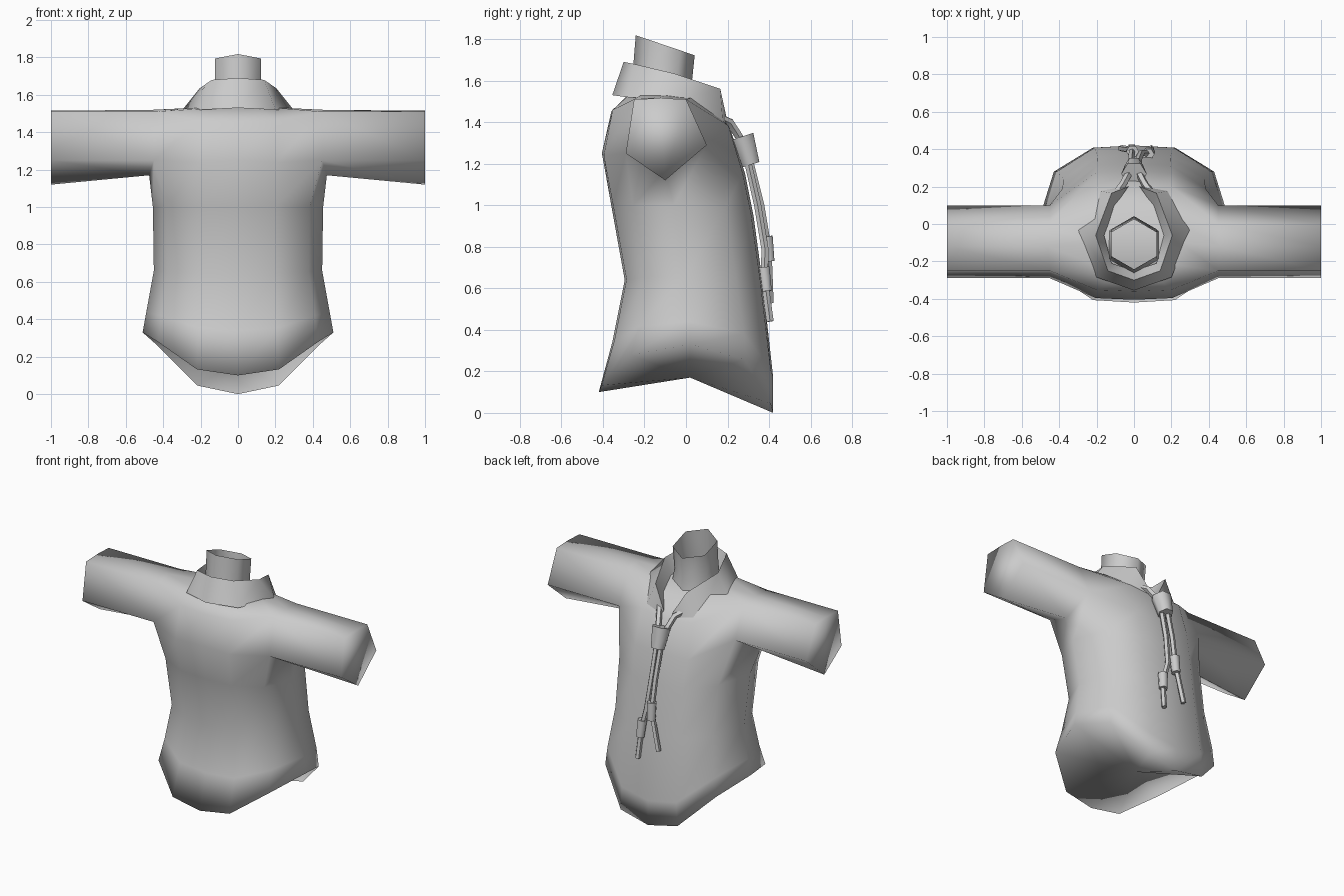
import bpy, bmesh, math
from mathutils import Vector

if "Cube" in bpy.data.objects:
    bpy.data.objects.remove(bpy.data.objects["Cube"])

grey = bpy.data.materials.new("light grey")
grey.diffuse_color = (0.6, 0.6, 0.6, 1)
grey.use_nodes = True
grey.node_tree.nodes["Principled BSDF"].inputs["Base Color"].default_value = grey.diffuse_color


def finish(name, bm, recalc=True):
    if recalc:
        bmesh.ops.recalc_face_normals(bm, faces=bm.faces)
    for f in bm.faces:
        f.smooth = True
    me = bpy.data.meshes.new(name)
    bm.to_mesh(me)
    bm.free()
    me.materials.append(grey)
    ob = bpy.data.objects.new(name, me)
    bpy.context.collection.objects.link(ob)
    return ob


def bridge(bm, a, b, closed=True):
    n = len(a)
    return [bm.faces.new((a[i], a[(i + 1) % n], b[(i + 1) % n], b[i]))
            for i in range(n if closed else n - 1)]


# Shirt body: rings of half width, side y, back y, chest y, back z, side z, chest z
RINGS = [
    (.51, .02, -.42, .42, .10, .33, .00),
    (.49, .02, -.355, .42, .34, .44, .17),
    (.45, .00, -.295, .37, .64, .66, .62),
    (.455, -.06, -.36, .325, 1.00, 1.00, .95),
    (.475, -.10, -.405, .285, 1.25, 1.17, 1.15),
    (.46, -.12, -.36, .215, 1.45, 1.52, 1.36),
    (.25, -.10, -.28, .10, 1.53, 1.53, 1.47),
]
FX = (0, .43, .84, 1, .84, .43, 0)
FY = (1, .97, .65, 0, .65, .97, 1)
FZ = (1, .86, .22, 0, .22, .86, 1)
# Armhole corners shared by the body and the sleeves: (ring, column) -> y, z
ARM = {(4, 2): (-.29, 1.25), (4, 4): (.10, 1.29),
       (5, 2): (-.25, 1.51), (5, 4): (.0, 1.51)}

bm = bmesh.new()
loops = []
for r, (w, ys, yb, yf, zb, zs, zf) in enumerate(RINGS):
    half = []
    for c in range(7):
        ye, ze = (yb, zb) if c < 3 else (yf, zf)
        x, y, z = FX[c] * w, ys + (ye - ys) * FY[c], zs + (ze - zs) * FZ[c]
        if (r, c) in ARM:
            y, z = ARM[r, c]
            x = .45
        half.append((x, y, z))
    full = half + [(-x, y, z) for x, y, z in half[5:0:-1]]
    loops.append([bm.verts.new(p) for p in full])
bands = [bridge(bm, a, b) for a, b in zip(loops, loops[1:])]
bm.faces.new(loops[-1])
# Raised underside between the hem points
mid = bm.verts.new((0, .02, .17))
hem = loops[0]
for i in range(12):
    bm.faces.new((hem[(i + 1) % 12], hem[i], mid))
# Sleeves: pull the armhole faces outwards
for side, ids in ((1, (2, 3)), (-1, (8, 9))):
    faces = [bands[4][i] for i in ids]
    ext = bmesh.ops.extrude_face_region(bm, geom=faces)["geom"]
    for v in [g for g in ext if isinstance(g, bmesh.types.BMVert)]:
        v.co.x = side
        if v.co.z < 1.2:
            v.co.z = 1.12
        elif v.co.z > 1.51:
            v.co.z = 1.515
    bmesh.ops.delete(bm, geom=[f for f in faces if f.is_valid], context='FACES_ONLY')
finish("shirt_body", bm)

# Neck band: open six sided tube with a sloping rim
bm = bmesh.new()
tube = []
for zc, yc, rad in ((1.50, -.11, .155), (1.61, -.115, .14), (1.77, -.10, .142)):
    ring = []
    for k in range(6):
        a = math.radians(90 + 60 * k)
        y = yc + rad * math.sin(a)
        ring.append(bm.verts.new((rad * math.cos(a), y, zc - .34 * (y - yc))))
    tube.append(ring)
for a, b in zip(tube, tube[1:]):
    bridge(bm, a, b)
finish("neck_band", bm, False)

# Folded collar with two pointed tips
OUTER = [(0, -.355, 1.53), (.2, -.285, 1.52), (.305, -.03, 1.51), (.22, .185, 1.30)]
FOLD = [(0, -.30, 1.69), (.14, -.25, 1.68), (.205, -.06, 1.635), (.12, .165, 1.56)]
INNER = [(0, -.25, 1.56), (.12, -.21, 1.55), (.16, -.06, 1.52), (.10, .10, 1.46)]
FRONT = (.03, .20, 1.40)


def mirrored(pts):
    return [(-x, y, z) for x, y, z in pts[:0:-1]] + pts


bm = bmesh.new()
rows = [[bm.verts.new(p) for p in mirrored(r)] for r in (OUTER, FOLD, INNER)]
bridge(bm, rows[0], rows[1], False)
bridge(bm, rows[1], rows[2], False)
for s, i in ((-1, 0), (1, 6)):
    v = bm.verts.new((s * FRONT[0], FRONT[1], FRONT[2]))
    a = [rows[0][i], rows[1][i], v]
    b = [rows[1][i], rows[2][i], v]
    bm.faces.new(a if s < 0 else a[::-1])
    bm.faces.new(b if s < 0 else b[::-1])
collar = finish("collar", bm)
bpy.context.view_layer.objects.active = collar
collar.select_set(True)
bpy.ops.object.shade_smooth_by_angle(angle=math.radians(50))


# Cord tie: tubes swept along short paths, closed at both ends
def sweep(name, path, radii, sides=6):
    bm = bmesh.new()
    pts = [Vector(p) for p in path]
    rings = []
    for i, p in enumerate(pts):
        d = (pts[min(i + 1, len(pts) - 1)] - pts[max(i - 1, 0)]).normalized()
        u = (Vector((1, 0, 0)) - d * d.x).normalized()
        w = d.cross(u)
        rings.append([bm.verts.new(p + radii[i] * (
            u * math.cos(math.tau * k / sides) + w * math.sin(math.tau * k / sides)))
            for k in range(sides)])
    for a, b in zip(rings, rings[1:]):
        bridge(bm, a, b)
    bm.faces.new(rings[0])
    bm.faces.new(rings[-1])
    ob = finish(name, bm)
    ob.data.set_sharp_from_angle(angle=math.radians(65))
    return ob


for s, n in ((1, "right"), (-1, "left")):
    sweep("neck_cord_" + n, [(s * .10, .16, 1.42), (s * .06, .21, 1.40), (s * .025, .275, 1.30)],
          [.02] * 3, 5)
sweep("tie_slide", [(0, .268, 1.33), (0, .312, 1.195)], [.068, .05])
sweep("long_cord", [(.02, .295, 1.22), (.025, .345, 1.0), (.04, .38, .79),
                    (.08, .378, .64), (.09, .405, .44)], [.018] * 5, 5)
sweep("short_cord", [(-.02, .305, 1.22), (-.015, .36, 1.0), (-.01, .395, .79),
                     (-.07, .405, .53)], [.018] * 4, 5)
sweep("upper_bead", [(-.008, .388, .85), (-.012, .40, .73)], [.034, .03])
sweep("lower_bead", [(.075, .373, .70), (.083, .387, .585)], [.034, .03])
